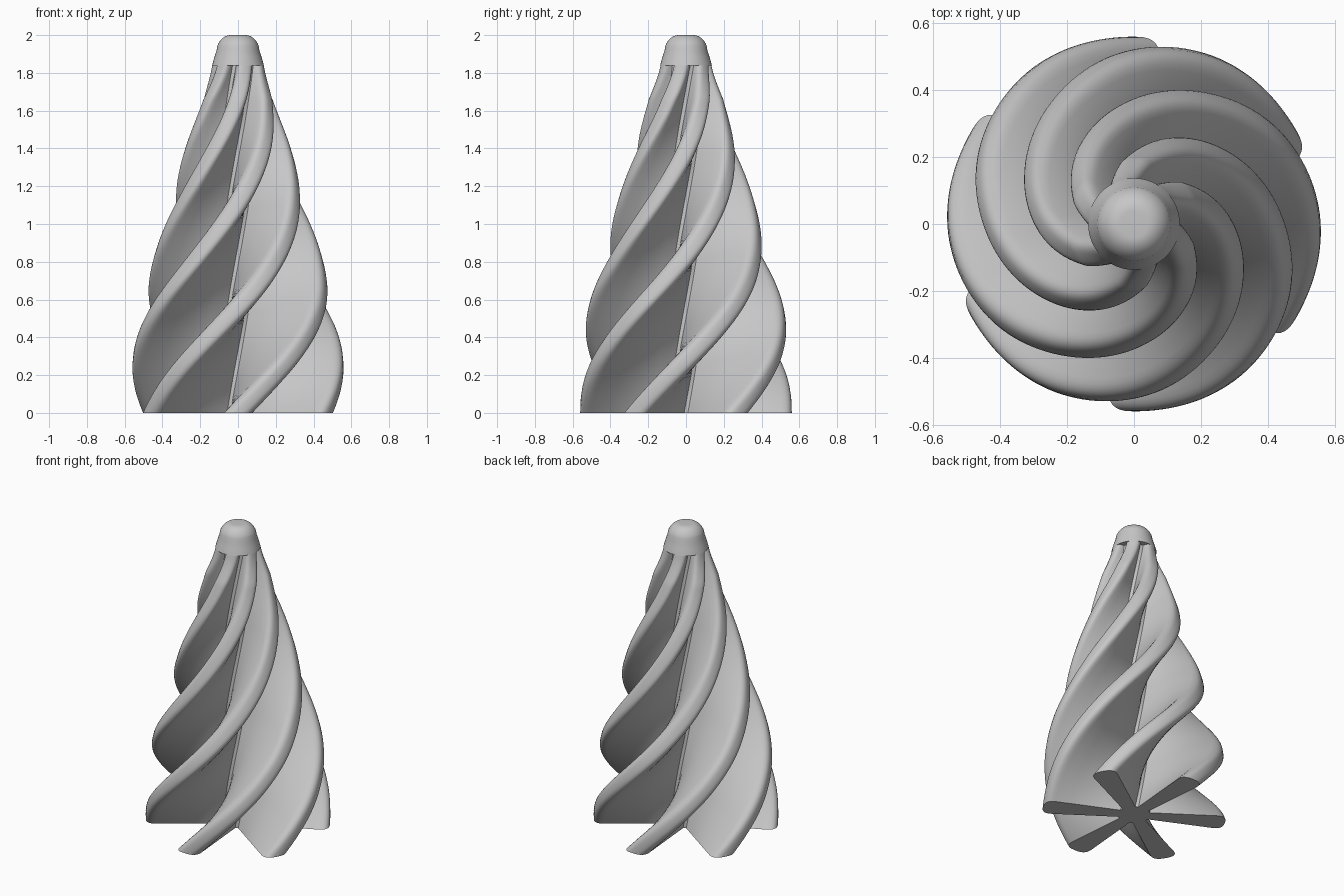
import bpy, bmesh, math
from mathutils import Vector

cube = bpy.data.objects.get("Cube")
if cube:
    bpy.data.objects.remove(cube, do_unlink=True)

ARMS = 6
TWIST = math.radians(108)      # per unit of height
HUB = 0.09
BLADE_TOP = 1.84
LAYERS = 92
# outer envelope as (height, radius)
ENVELOPE = [(0, .56), (.28, .557), (.55, .518), (.83, .443), (1.1, .366),
            (1.38, .285), (1.66, .197), (1.84, .137)]

grey = bpy.data.materials.new("plain_grey")
grey.use_nodes = True
colour = (0.57, 0.57, 0.57, 1)
grey.diffuse_color = colour
grey.node_tree.nodes["Principled BSDF"].inputs["Base Color"].default_value = colour


def envelope(z):
    """Smooth (Catmull-Rom) radius at height z."""
    n = len(ENVELOPE)
    i = max(k for k in range(n - 1) if ENVELOPE[k][0] <= z + 1e-6)
    p = [ENVELOPE[min(max(k, 0), n - 1)][1] for k in range(i - 1, i + 3)]
    t = (z - ENVELOPE[i][0]) / (ENVELOPE[i + 1][0] - ENVELOPE[i][0])
    return 0.5 * (2 * p[1] + (p[2] - p[0]) * t
                  + (2 * p[0] - 5 * p[1] + 4 * p[2] - p[3]) * t ** 2
                  + (3 * p[1] - p[0] - 3 * p[2] + p[3]) * t ** 3)


def half_width(r):
    return 0.033 + 0.085 * r


def arm_outline(radius):
    """One arm pointing along x, from its right root round the tip to its left root."""
    tip = 0.75 * half_width(radius)
    start = max(radius - tip, HUB + 0.004)
    tip = radius - start
    half = [(HUB + (start - HUB) * k / 4, half_width(HUB + (start - HUB) * k / 4))
            for k in range(4)]
    for k in range(8):
        a = k / 7 * math.pi / 2
        half.append((start + tip * math.sin(a) ** 0.75,
                     half_width(start) * max(math.cos(a), 0) ** 0.75))
    return [(r, -w) for r, w in half] + [(r, w) for r, w in half[-2::-1]]


def skin(name, rings):
    """Close a stack of equal rings into one smooth solid."""
    bm = bmesh.new()
    loops = [[bm.verts.new(v) for v in ring] for ring in rings]
    for low, high in zip(loops, loops[1:]):
        for i in range(len(low)):
            j = (i + 1) % len(low)
            bm.faces.new((low[i], low[j], high[j], high[i]))
    bm.faces.new(loops[0][::-1])
    bm.faces.new(loops[-1])
    bmesh.ops.recalc_face_normals(bm, faces=bm.faces)
    mesh = bpy.data.meshes.new(name)
    bm.to_mesh(mesh)
    bm.free()
    obj = bpy.data.objects.new(name, mesh)
    bpy.context.collection.objects.link(obj)
    mesh.materials.append(grey)
    bpy.ops.object.select_all(action='DESELECT')
    obj.select_set(True)
    bpy.context.view_layer.objects.active = obj
    bpy.ops.object.shade_smooth_by_angle(angle=math.radians(35))
    return obj


# twisted blades around the hub
rings = []
for layer in range(LAYERS + 1):
    z = BLADE_TOP * layer / LAYERS
    outline = arm_outline(envelope(z))
    ring = []
    for arm in range(ARMS):
        angle = math.pi / 2 + arm * math.tau / ARMS + TWIST * z
        c, s = math.cos(angle), math.sin(angle)
        ring += [Vector((x * c - y * s, x * s + y * c, z)) for x, y in outline]
    rings.append(ring)
skin("twisted_blades", rings)

# rounded tip
profile = [(.137, BLADE_TOP), (.126, 1.88), (.113, 1.92)]
for k in range(1, 10):
    a = math.radians(18 + 72 * k / 9)
    profile.append((.04 + .077 * math.cos(a) if k < 9 else .04, 1.9 + .1 * math.sin(a)))
profile.append((.004, 2.0))
SIDES = 64
skin("rounded_tip", [[Vector((r * math.cos(math.tau * k / SIDES),
                              r * math.sin(math.tau * k / SIDES), z))
                      for k in range(SIDES)] for r, z in profile])
